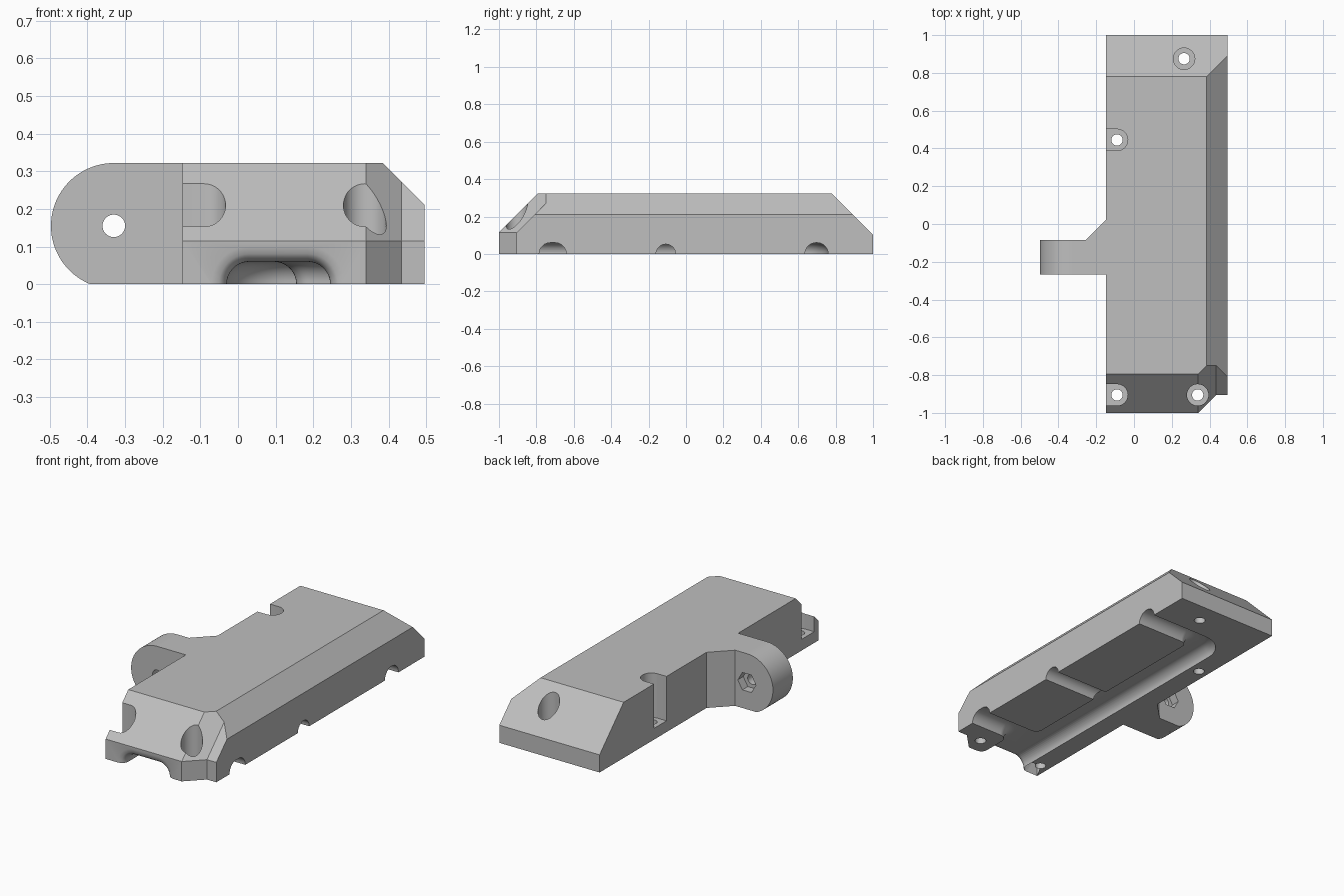
import bpy, bmesh
from math import sin, cos, pi, radians, sqrt
from mathutils import Vector

cube = bpy.data.objects.get("Cube")
if cube:
    bpy.data.objects.remove(cube, do_unlink=True)

grey = bpy.data.materials.new("plain grey")
grey.use_nodes = True
grey.diffuse_color = (0.52, 0.52, 0.52, 1)
grey.node_tree.nodes["Principled BSDF"].inputs["Base Color"].default_value = grey.diffuse_color

H = 0.322                  # overall height
LEFT, RIGHT = -0.147, 0.495


def loft(name, rings, planes=()):
    """Skin a stack of equal point rings, cap both ends, then trim by planes."""
    bm = bmesh.new()
    rows = [[bm.verts.new(p) for p in ring] for ring in rings]
    n = len(rows[0])
    for a, b in zip(rows, rows[1:]):
        for i in range(n):
            j = (i + 1) % n
            bm.faces.new((a[i], a[j], b[j], b[i]))
    bm.faces.new(rows[0])
    bm.faces.new(rows[-1])
    bmesh.ops.recalc_face_normals(bm, faces=bm.faces)
    for co, no in planes:
        geom = bm.verts[:] + bm.edges[:] + bm.faces[:]
        cut = bmesh.ops.bisect_plane(bm, geom=geom, plane_co=co, plane_no=no, clear_outer=True)
        edges = [e for e in cut["geom_cut"] if isinstance(e, bmesh.types.BMEdge)]
        bmesh.ops.contextual_create(bm, geom=edges)
    bmesh.ops.recalc_face_normals(bm, faces=bm.faces)
    mesh = bpy.data.meshes.new(name)
    bm.to_mesh(mesh)
    bm.free()
    ob = bpy.data.objects.new(name, mesh)
    bpy.context.collection.objects.link(ob)
    mesh.materials.append(grey)
    return ob


def upright(name, plan, z0, z1):
    return loft(name, [[(x, y, z) for x, y in plan] for z in (z0, z1)])


def crosswise(name, profile, y0, y1):
    return loft(name, [[(x, y, z) for x, z in profile] for y in (y0, y1)])


def arc(cx, cy, r, a0, a1, n):
    angles = [radians(a0 + (a1 - a0) * i / n) for i in range(n + 1)]
    return [(cx + r * cos(t), cy + r * sin(t)) for t in angles]


def circle(cx, cy, r, n=32):
    return arc(cx, cy, r, 0, 360, n)[:-1]


def combine(target, tool, operation="DIFFERENCE"):
    mod = target.modifiers.new(tool.name, "BOOLEAN")
    mod.operation, mod.object, mod.solver = operation, tool, "EXACT"
    bpy.context.view_layer.objects.active = target
    bpy.ops.object.modifier_apply(modifier=mod.name)
    bpy.data.objects.remove(tool, do_unlink=True)


def inset(plan, d):
    """Mitred inset of a counter-clockwise outline."""
    out = []
    for i, p in enumerate(plan):
        p = Vector(p)
        e0 = (p - Vector(plan[i - 1])).normalized()
        e1 = (Vector(plan[(i + 1) % len(plan)]) - p).normalized()
        n0, n1 = Vector((-e0.y, e0.x)), Vector((-e1.y, e1.x))
        out.append(p + (n0 + n1) * d / (1 + n0.dot(n1)))
    return out


# Main block: upright lower walls, leaning front, bevelled side and back
foot = [(LEFT, -1), (0.34, -1), (0.435, -0.905), (RIGHT, -0.905), (RIGHT, 1), (LEFT, 1)]
lip = 0.115
lean = [(x, y + (H - lip if y < 0 else 0), H) for x, y in foot]
body = loft("mounting_body",
            [[(x, y, 0) for x, y in foot], [(x, y, lip) for x, y in foot], lean],
            [((0.385, 0, H), (1, 0, 1)), ((0, 0.78, H), (0, 1, 1))])

# Hinge lug with its gusset
PX, PZ, PR = -0.33, 0.155, 0.167
low = 180 + 180 / pi * 1.19
lug = [(-0.1, H)] + arc(PX, PZ, PR, 90, low, 40) + [(-0.392, 0), (-0.1, 0)]
combine(body, crosswise("lug", lug, -0.267, -0.085), "UNION")
gusset = [(-0.255, -0.15), (-0.255, -0.085), (LEFT, 0.023), (-0.1, 0.023), (-0.1, -0.15)]
combine(body, upright("gusset", gusset, 0, H), "UNION")

# Pivot hole and hexagonal nut pocket
combine(body, crosswise("pivot_hole", circle(PX, PZ, 0.03), -0.4, 0))
combine(body, crosswise("nut_pocket", circle(PX, PZ, 0.058, 6), -0.135, 0))

# Screw holes with counterbores; those by the flat side are open slots
for x, y, is_open in ((-0.09, 0.445, True), (-0.09, -0.905, True),
                      (0.265, 0.875, False), (0.337, -0.905, False)):
    r = 0.057
    plan = circle(x, y, r, 40)
    if is_open:
        plan = [(-0.25, y - r)] + arc(x, y, r, -90, 90, 20) + [(-0.25, y + r)]
    combine(body, upright("counterbore", plan, 0.065, 0.6))
    combine(body, upright("screw_hole", circle(x, y, 0.03), -0.1, 0.6))

# Underside cable channel: one rounded outline with a domed edge
R = 0.06
W0, W1, INNER = -0.03, 0.245, 0.155
outline = [(W0, -1.2), (W1, -1.2)]
outline += arc(W1 + 0.05, -0.835, 0.05, 180, 90, 8)
outline += [(0.7, -0.785), (0.7, -0.64)]
outline += arc(INNER + 0.04, -0.6, 0.04, 270, 180, 8)
outline += arc(INNER + 0.04, 0.596, 0.04, 180, 90, 8)
outline += [(0.7, 0.636), (0.7, 0.76)]
outline += arc(0.13, 0.6, 0.16, 90, 180, 14)
rings = [[(x, y, -0.05) for x, y in outline]]
for i in range(10):
    t = pi / 2 * i / 9
    rings.append([(p[0], p[1], R * sin(t)) for p in inset(outline, R * (1 - cos(t)))])
combine(body, loft("cable_channel", rings))

# Middle side outlet
outlet = [(-0.16, -0.05)] + arc(-0.108, 0, 0.052, 180, 0, 20) + [(-0.056, -0.05)]
combine(body, loft("side_outlet", [[(x, y, z) for y, z in outlet] for x in (0.12, 0.7)]))


# Flared front mouth of the channel
def mouth(y, grow):
    r = R + grow
    a, b = W0 - grow, W1 + grow
    pts = [(a, -0.05)] + arc(a + r, 0, r, 180, 90, 10) + arc(b - r, 0, r, 90, 0, 10) + [(b, -0.05)]
    return [(x, y, z) for x, z in pts]


F = 0.04
flare = [mouth(-1.05, F)]
for i in range(9):
    d = F * i / 8
    flare.append(mouth(-1 + d, F - sqrt(F * F - (F - d) ** 2)))
flare.append(mouth(-0.95, -0.002))
combine(body, loft("flared_mouth", flare))

# Smooth curves, crisp edges
bpy.ops.object.select_all(action="DESELECT")
body.select_set(True)
bpy.context.view_layer.objects.active = body
bpy.ops.object.shade_smooth_by_angle(angle=radians(25))
